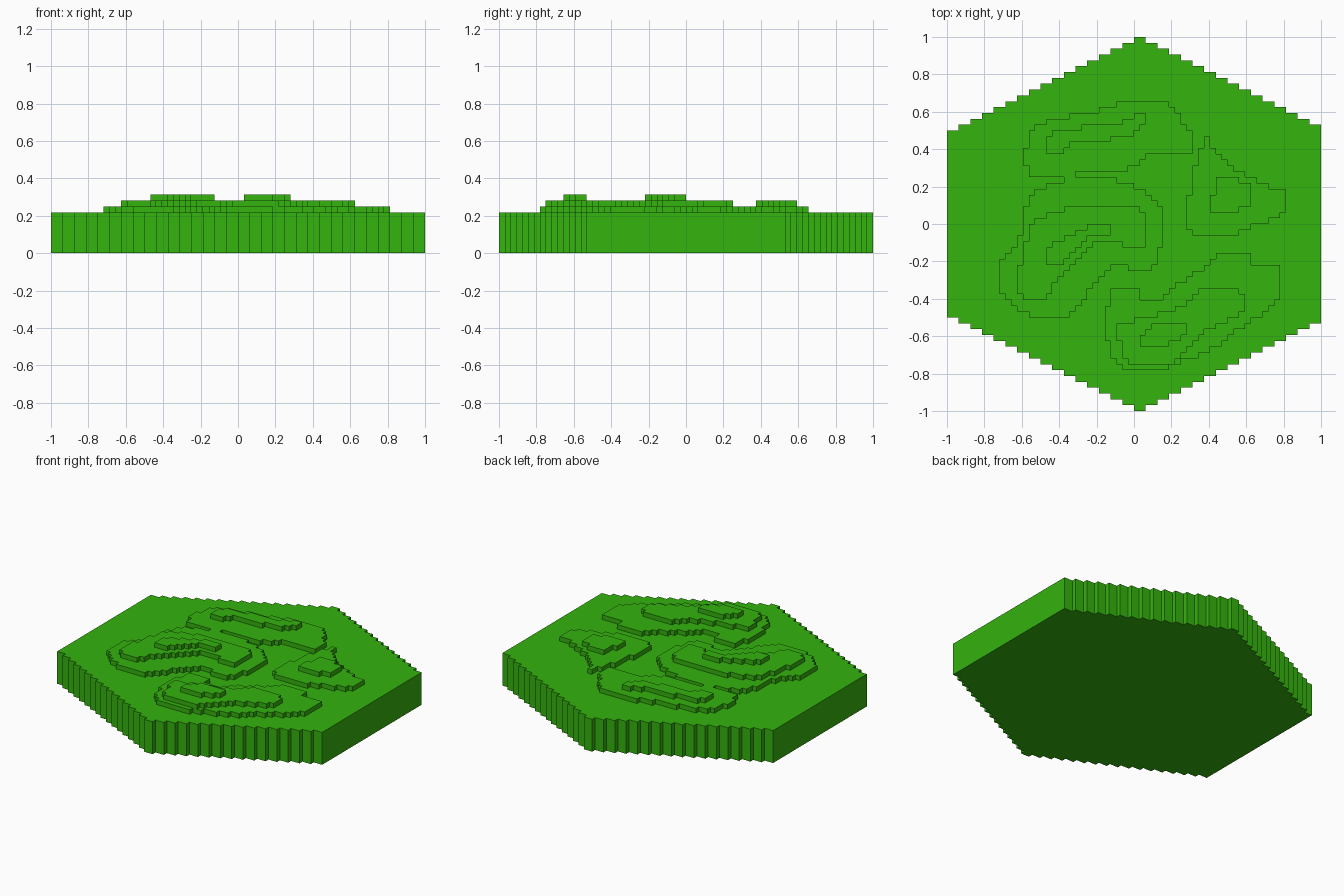
import bpy
import bmesh

if "Cube" in bpy.data.objects:
    bpy.data.objects.remove(bpy.data.objects["Cube"])

CELL = 1 / 32  # one voxel
GRID = [(i, j) for i in range(-32, 32) for j in range(-32, 32)]

green = bpy.data.materials.new("grass_green")
green.use_nodes = True
colour = (0.034, 0.451, 0.004, 1)
green.diffuse_color = colour
green.node_tree.nodes["Principled BSDF"].inputs["Base Color"].default_value = colour


def in_outline(x, y, outline):
    """Even-odd test of a point against a closed outline."""
    inside = False
    for (ax, ay), (bx, by) in zip(outline, outline[1:] + outline[:1]):
        if (ay > y) != (by > y) and x < ax + (y - ay) * (bx - ax) / (by - ay):
            inside = not inside
    return inside


def voxel_slab(name, cells, z0, z1):
    """Raise a set of square cells into one slab with merged flat faces."""
    bm = bmesh.new()
    for i, j in cells:
        corners = ((i, j), (i + 1, j), (i + 1, j + 1), (i, j + 1))
        bm.faces.new([bm.verts.new((x * CELL, y * CELL, z0 * CELL)) for x, y in corners])
    bmesh.ops.remove_doubles(bm, verts=bm.verts[:], dist=CELL / 10)
    raised = bmesh.ops.extrude_face_region(bm, geom=bm.faces[:], use_keep_orig=True)["geom"]
    top = [v for v in raised if isinstance(v, bmesh.types.BMVert)]
    bmesh.ops.translate(bm, vec=(0, 0, (z1 - z0) * CELL), verts=top)
    bmesh.ops.recalc_face_normals(bm, faces=bm.faces[:])
    bmesh.ops.dissolve_limit(bm, angle_limit=0.01, verts=bm.verts[:], edges=bm.edges[:])
    mesh = bpy.data.meshes.new(name)
    bm.to_mesh(mesh)
    bm.free()
    mesh.materials.append(green)
    bpy.context.collection.objects.link(bpy.data.objects.new(name, mesh))


def hill(name, *outlines):
    """Stack one-voxel terraces, snapping each outline to the grid."""
    for level, outline in enumerate(outlines):
        cells = [(i, j) for i, j in GRID if in_outline(i + 0.5, j + 0.5, outline)]
        voxel_slab(f"{name}_terrace_{level + 1}", cells, 7 + level, 8 + level)


# Hexagonal base: slanting sides step one cell for every two across
base_cells = [(i, j) for i, j in GRID if abs(j + 0.5) < 32 - abs(i // 2)]
voxel_slab("hexagon_base", base_cells, 0, 7)

# Terraced hills, outlines in cells from the lowest terrace up
hill("back_hill",
     [(-19, 12), (-17, 17), (-6, 19.6), (-1, 21), (6, 21), (10, 15), (10, 12),
      (4, 12.5), (-2, 9), (-18, 8)],
     [(-15, 14), (-13, 16), (-2, 17.4), (1, 19), (3, 18), (0, 15), (-11, 13.5),
      (-12, 12), (-15, 12.5)])

hill("right_hill",
     [(-11, 8), (-5, 8), (2, 6), (5, 3), (5, -3), (3, -8), (-4, -7), (-11, -16),
      (-17, -16), (-21, -14), (-23, -11), (-23, -6), (-20, -4), (-18, 5)],
     [(-10, 3), (1, 3), (2, 2), (2, -4), (-6, -3), (-12, -8.5), (-15, -12.5),
      (-18, -13), (-20, -12), (-20, -9), (-18, -1), (-16, 1)],
     [(-7, 0), (-4, 0), (-4, -2), (-8, -2.3), (-12, -7), (-15, -7), (-15, -4)])

hill("left_hill",
     [(12, 15), (13, 15), (14, 12), (19, 8.4), (26, 5.3), (26, 2), (17, -2),
      (11, -2), (9, -1), (9, 3), (10.3, 9)],
     [(14, 8), (16, 8), (20, 7), (20, 3), (17, 2), (13, 2)])

hill("front_hill",
     [(15, -5), (20, -5), (20.3, -7), (25, -7), (25, -13), (14, -21), (5, -25),
      (0, -25), (-3, -24), (-5, -18), (-4, -11), (1, -11), (1.5, -13), (4, -13)],
     [(12, -11), (18, -11), (19, -12), (19, -15), (12, -18.5), (7, -24), (0, -24),
      (-2, -23), (-3, -17), (3, -16), (9, -13.5)],
     [(4, -17), (9, -17), (9, -19), (5, -21), (1, -21), (1, -19)])
